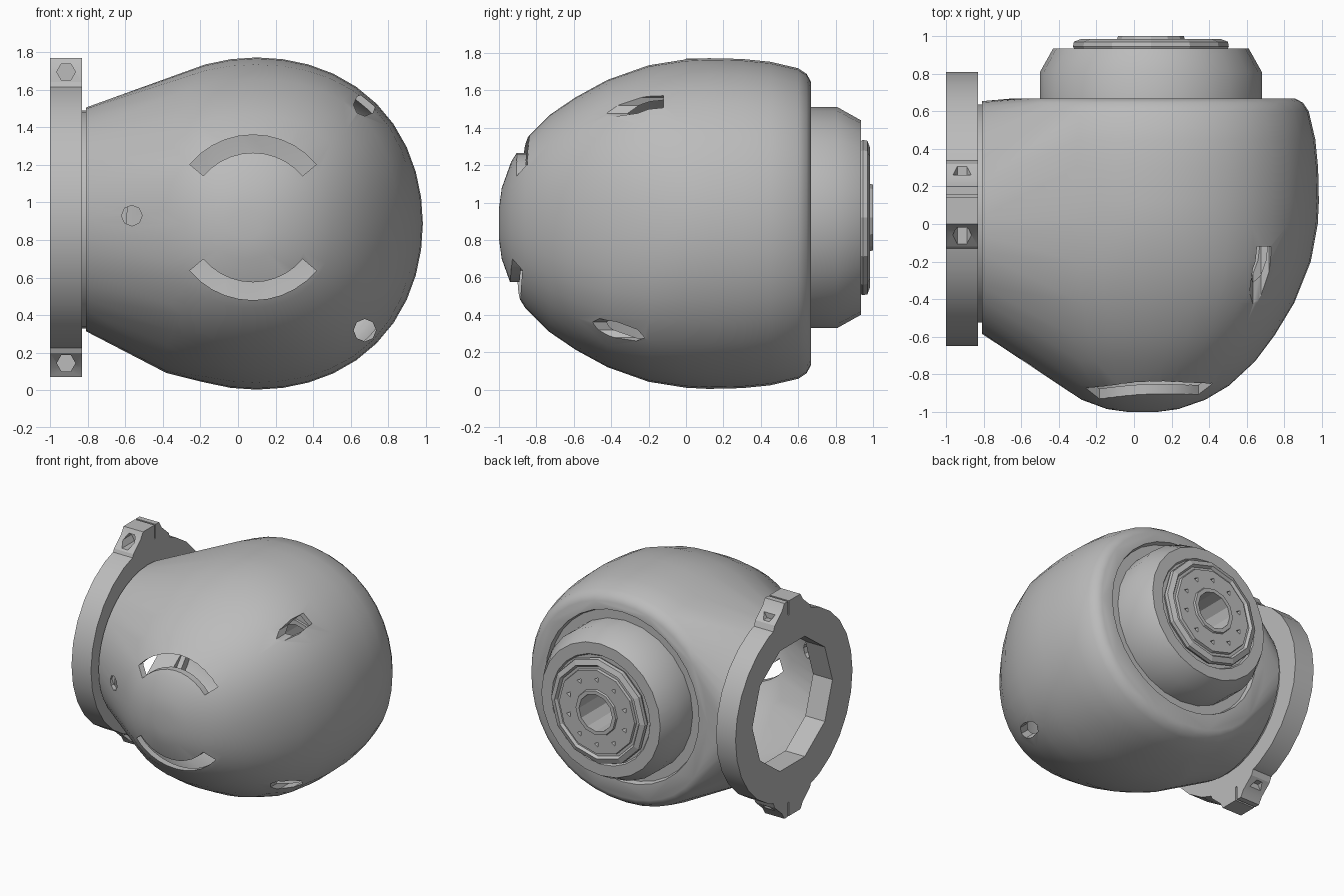
import bpy, bmesh, math
from mathutils import Vector

if "Cube" in bpy.data.objects:
    bpy.data.objects.remove(bpy.data.objects["Cube"], do_unlink=True)

grey = bpy.data.materials.new("cast grey")
grey.use_nodes = True
grey.diffuse_color = (0.5, 0.5, 0.5, 1)
grey.node_tree.nodes["Principled BSDF"].inputs["Base Color"].default_value = (0.5, 0.5, 0.5, 1)

CX, CZ = 0.1, 0.888       # axis of the dome
HX, HZ = 0.09, 0.92       # axis of the rear hub
NY, NZ = 0.035, 0.91      # axis of the neck
FY, FZ = 0.08, 0.92       # axis of the clamp ring


def make(name, bm):
    bmesh.ops.recalc_face_normals(bm, faces=bm.faces)
    mesh = bpy.data.meshes.new(name)
    bm.to_mesh(mesh)
    bm.free()
    mesh.materials.append(grey)
    obj = bpy.data.objects.new(name, mesh)
    bpy.context.collection.objects.link(obj)
    return obj


def activate(obj):
    bpy.ops.object.select_all(action='DESELECT')
    obj.select_set(True)
    bpy.context.view_layer.objects.active = obj


def boolean(obj, cutter, operation='DIFFERENCE'):
    cutter.hide_render = True
    mod = obj.modifiers.new("bool", 'BOOLEAN')
    mod.operation, mod.object, mod.solver = operation, cutter, 'EXACT'
    activate(obj)
    bpy.ops.object.modifier_apply(modifier=mod.name)
    bpy.data.objects.remove(cutter, do_unlink=True)


def smooth(obj, angle=32):
    activate(obj)
    bpy.ops.object.shade_smooth_by_angle(angle=math.radians(angle))


def ring(axis, along, r, a, b, n, square=0.0):
    """Points of a circle around the x or y axis, fuller on the diagonals if squared."""
    pts = []
    for i in range(n):
        t = 2 * math.pi * i / n
        s = r * (1 + square * math.sin(2 * t) ** 2)
        u, v = a + s * math.cos(t), b + s * math.sin(t)
        pts.append(Vector((along, u, v) if axis == 'x' else (u, along, v)))
    return pts


def lathe(name, axis, profile, a, b, n):
    """Closed (along, radius) loop turned around an axis."""
    bm = bmesh.new()
    loops = [[bm.verts.new(p) for p in ring(axis, d, r, a, b, n)] for d, r in profile]
    for k, lo in enumerate(loops):
        hi = loops[(k + 1) % len(loops)]
        for i in range(n):
            j = (i + 1) % n
            bm.faces.new((lo[i], lo[j], hi[j], hi[i]))
    return make(name, bm)


def prism(name, outline, axis, start, end):
    """Polygon extruded along x or y."""
    bm = bmesh.new()
    place = (lambda u, v: (start, u, v)) if axis == 'x' else (lambda u, v: (u, start, v))
    face = bm.faces.new([bm.verts.new(place(u, v)) for u, v in outline])
    geo = bmesh.ops.extrude_face_region(bm, geom=[face])["geom"]
    step = Vector((end - start, 0, 0) if axis == 'x' else (0, end - start, 0))
    bmesh.ops.translate(bm, vec=step, verts=[v for v in geo if isinstance(v, bmesh.types.BMVert)])
    return make(name, bm)


def rod(name, axis, r, start, end, a, b, n):
    pts = [(a + r * math.cos(2 * math.pi * i / n), b + r * math.sin(2 * math.pi * i / n)) for i in range(n)]
    return prism(name, pts, axis, start, end)


def bulb(name, profile, neck, back):
    """Dome along y with its nose leaning right, drawn out to a round neck on the right."""
    bm = bmesh.new()
    for d, r in profile:
        front = min(1, max(0, -d))
        lean, square = 0.055 * front ** 1.5, 0.02 + 0.035 * math.sin(math.pi * front)
        for p in ring('y', d, r, CX - lean, CZ, 40, square):
            bm.verts.new(p)
    for x, r, z in neck:
        for p in ring('x', x, r, NY, z, 40):
            p.y = min(back, NY + (p.y - NY) * 1.04)
            bm.verts.new(p)
    hull = bmesh.ops.convex_hull(bm, input=bm.verts)
    loose = [g for g in hull["geom_interior"] if isinstance(g, bmesh.types.BMVert)]
    bmesh.ops.delete(bm, geom=loose, context='VERTS')
    bmesh.ops.dissolve_limit(bm, angle_limit=0.01, verts=bm.verts, edges=bm.edges)
    return make(name, bm)


# Hollow housing
dome = [(-1, 0.08), (-0.985, 0.19), (-0.935, 0.33), (-0.86, 0.45), (-0.73, 0.58), (-0.59, 0.675),
        (-0.42, 0.768), (-0.2, 0.846), (0, 0.878), (0.12, 0.884), (0.3, 0.88), (0.45, 0.865),
        (0.6, 0.83), (0.645, 0.80), (0.667, 0.76)]
housing = bulb("housing", dome, [(-0.81, 0.595, NZ), (-0.38, 0.78, 0.872)], 0.665)
cavity = [(d * 0.965 if d < 0.5 else d - 0.07, max(r - 0.035, 0.03)) for d, r in dome]
boolean(housing, bulb("cavity", cavity, [(-0.9, 0.52, NZ), (-0.38, 0.74, 0.872)], 0.59))

# Curved slots above and below the nose
for side in (1, -1):
    arc = [math.radians(40 + 10 * i) for i in range(11)]
    outline = [(0.08 + 0.44 * math.cos(t), 0.92 + side * 0.44 * math.sin(t)) for t in arc]
    outline += [(0.08 + 0.345 * math.cos(t), 0.92 + side * 0.345 * math.sin(t)) for t in reversed(arc)]
    boolean(housing, prism("slot_cutter", outline, 'y', -1.1, -0.6))
    # Screw recess drilled from the front
    boolean(housing, rod("screw_cutter", 'y', 0.06, -1.1, -0.12, 0.675, 0.92 + side * 0.6, 8))
boolean(housing, rod("screw_cutter", 'y', 0.055, -1.1, -0.69, -0.565, 0.93, 8))

# Groove round the hub seat and the bore behind it
boolean(housing, lathe("groove_cutter", 'y', [(0.63, 0.5), (0.63, 0.66), (0.7, 0.68), (0.7, 0.5)], HX, HZ, 32))
boolean(housing, rod("bore_cutter", 'y', 0.2, 0.4, 0.8, HX, HZ, 16))
smooth(housing)

# Stepped rear collar
collar = lathe("rear_collar", 'y', [(0.6, 0.16), (0.6, 0.59), (0.81, 0.59), (0.935, 0.52),
                                    (0.935, 0.43), (0.92, 0.42), (0.92, 0.16)], HX, HZ, 24)
smooth(collar)

# Output disc with bolt circle
disc = lathe("output_disc", 'y', [(0.58, 0.145), (0.58, 0.18), (0.9, 0.18), (0.9, 0.39), (0.945, 0.415),
                                  (0.97, 0.41), (0.985, 0.37), (0.965, 0.355), (0.965, 0.335),
                                  (0.985, 0.33), (0.985, 0.18), (1, 0.175), (1, 0.145)], HX, HZ, 12)
for i in range(10):
    t = 2 * math.pi * (i + 0.5) / 10
    boolean(disc, rod("bolt_cutter", 'y', 0.022, 0.94, 1.1,
                      HX + 0.255 * math.cos(t), HZ + 0.255 * math.sin(t), 3))

# Neck lip between housing and clamp
lip = lathe("neck_lip", 'x', [(-0.84, 0.52), (-0.84, 0.58), (-0.79, 0.58), (-0.79, 0.52)], NY + 0.02, NZ, 32)
smooth(lip)

# Clamp ring with split lugs at top and bottom
clamp = rod("clamp_ring", 'x', 0.73, -1, -0.83, FY, FZ, 28)
for side in (1, -1):
    half = [(0.27, 0.6), (0.22, 0.72), (0.13, 0.8), (0.1, 0.85)]
    outline = [(0.1 + w, FZ + side * h) for w, h in half]
    outline += [(0.1 - w, FZ + side * h) for w, h in reversed(half)]
    boolean(clamp, prism("lug", outline, 'x', -1, -0.83), 'UNION')
    top, low = FZ + side * 0.9, FZ + side * 0.74
    split = [(0.143, low), (0.157, low), (0.157, top), (0.143, top)]
    boolean(clamp, prism("split_cutter", split, 'x', -1.1, -0.7))
    for start, end in ((-0.3, 0.05), (0.26, 0.6)):
        boolean(clamp, rod("bolt_cutter", 'y', 0.05, start, end, -0.915, FZ + side * 0.775, 6))
boolean(clamp, rod("opening_cutter", 'x', 0.5, -1.1, -0.7, FY + 0.02, FZ + 0.02, 10))
smooth(clamp, 25)
